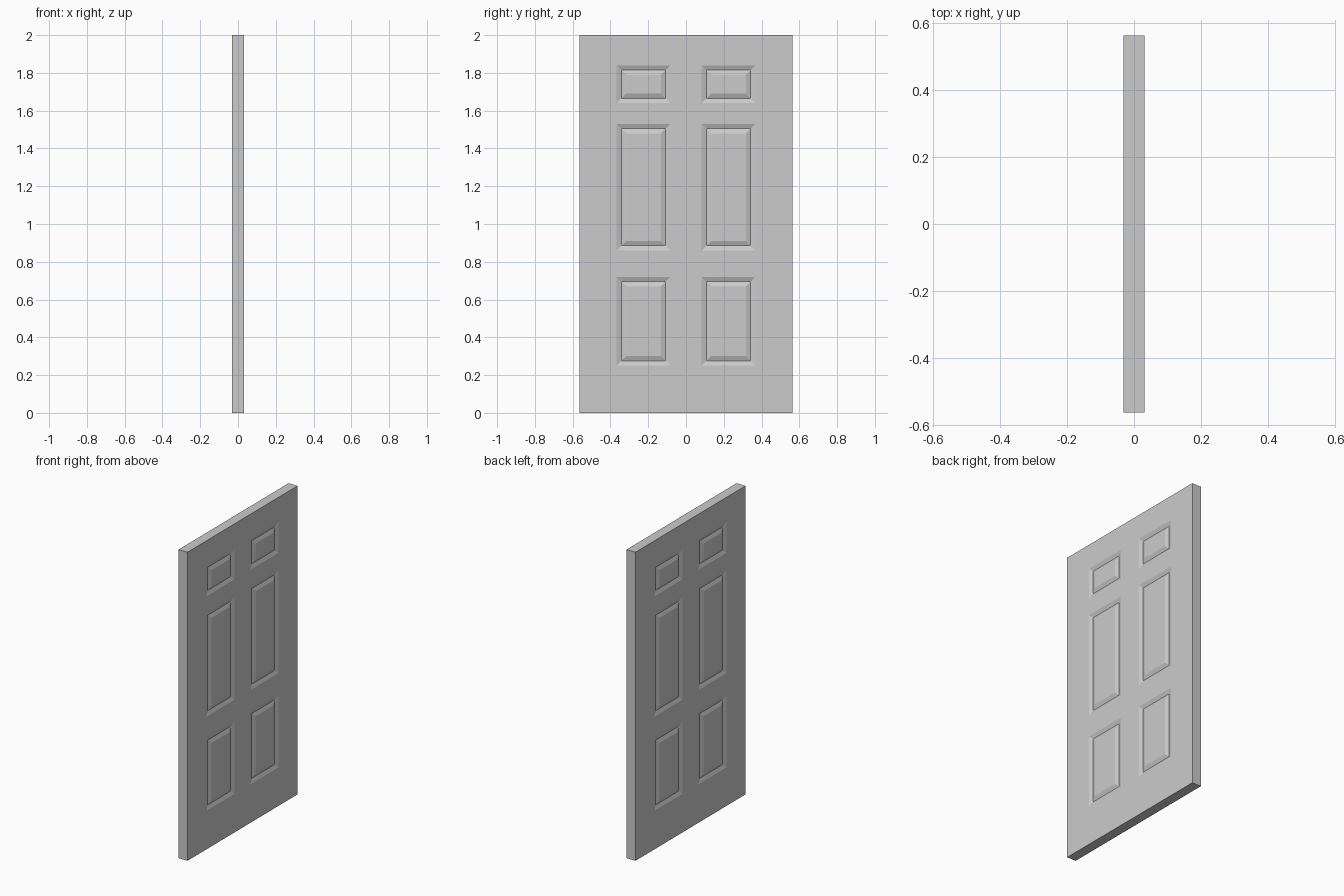
import bpy, bmesh
from mathutils import Vector

if "Cube" in bpy.data.objects:
    bpy.data.objects.remove(bpy.data.objects["Cube"])

THICK, WIDTH, HEIGHT = 0.064, 1.126, 2.0
COLS = [(-0.367, -0.083), (0.083, 0.367)]
ROWS = [(0.25, 0.72), (0.86, 1.53), (1.64, 1.84)]
GROOVE_DEPTH = 0.01

# Door slab
bm = bmesh.new()
bmesh.ops.create_cube(bm, size=1)
bmesh.ops.scale(bm, vec=(THICK, WIDTH, HEIGHT), verts=bm.verts)
bmesh.ops.translate(bm, vec=(0, 0, HEIGHT / 2), verts=bm.verts)


def cut(axis, value):
    normal, point = Vector((0, 0, 0)), Vector((0, 0, 0))
    normal[axis], point[axis] = 1, value
    bmesh.ops.bisect_plane(bm, geom=bm.verts[:] + bm.edges[:] + bm.faces[:],
                           plane_co=point, plane_no=normal)


for pair in COLS:
    for y in pair:
        cut(1, y)
for pair in ROWS:
    for z in pair:
        cut(2, z)
bm.normal_update()


def in_panel(face):
    c = face.calc_center_median()
    return (abs(face.normal.x) > 0.9
            and any(a < c.y < b for a, b in COLS)
            and any(a < c.z < b for a, b in ROWS))


# Six panels on both sides: slope into a groove, then rise to a raised field
panels = [f for f in bm.faces if in_panel(f)]
for depth in (-GROOVE_DEPTH, GROOVE_DEPTH):
    bmesh.ops.inset_individual(bm, faces=panels, thickness=0.025, depth=depth,
                               use_even_offset=True)
    bm.normal_update()

mesh = bpy.data.meshes.new("panelled_door")
bm.to_mesh(mesh)
bm.free()
door = bpy.data.objects.new("panelled_door", mesh)
bpy.context.collection.objects.link(door)
